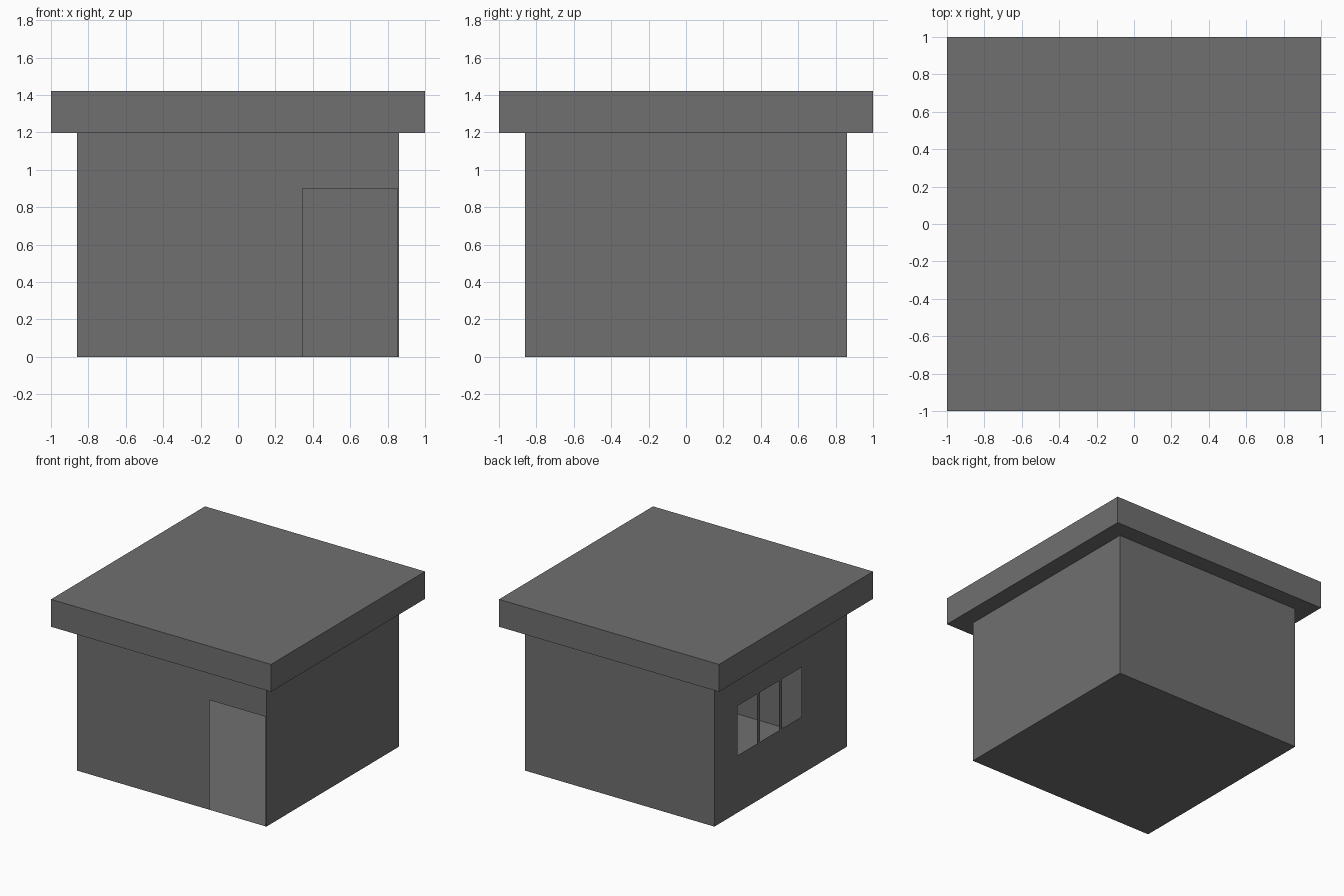
import bpy, bmesh
from mathutils import Vector, Matrix

if "Cube" in bpy.data.objects:
    bpy.data.objects.remove(bpy.data.objects["Cube"])

HALF, WALL_TOP, ROOF_TOP = 0.862, 1.197, 1.422

dark_grey = bpy.data.materials.new("dark_grey")
dark_grey.diffuse_color = (0.16, 0.16, 0.16, 1)
dark_grey.use_nodes = True
dark_grey.node_tree.nodes["Principled BSDF"].inputs["Base Color"].default_value = dark_grey.diffuse_color


def box(bm, half, z0, z1):
    size = Matrix.Diagonal((2 * half, 2 * half, z1 - z0, 1))
    bmesh.ops.create_cube(bm, size=1, matrix=Matrix.Translation((0, 0, (z0 + z1) / 2)) @ size)


def finish(bm, name):
    mesh = bpy.data.meshes.new(name)
    bm.to_mesh(mesh)
    bm.free()
    mesh.materials.append(dark_grey)
    obj = bpy.data.objects.new(name, mesh)
    bpy.context.collection.objects.link(obj)
    return obj


def cut_openings(bm, normal, axis, openings):
    """Slice one thin wall along the opening edges and remove the panes.
    openings: (start, end, bottom, top), start and end measured along axis."""
    normal = Vector(normal)

    def wall_faces():
        return [f for f in bm.faces if f.normal.dot(normal) > 0.99]

    cuts = {(axis, v) for o in openings for v in o[:2]}
    cuts |= {(2, v) for o in openings for v in o[2:]}
    for ax, v in sorted(cuts):
        if ax == 2 and v <= 0:
            continue
        plane = Vector((0, 0, 0))
        plane[ax] = 1
        faces = wall_faces()
        edges = {e for f in faces for e in f.edges}
        verts = {p for f in faces for p in f.verts}
        bmesh.ops.bisect_plane(bm, geom=faces + list(edges) + list(verts),
                               plane_co=plane * v, plane_no=plane)
        bm.normal_update()

    def is_open(f):
        c = f.calc_center_median()
        return any(a < c[axis] < b and lo < c.z < hi for a, b, lo, hi in openings)

    bmesh.ops.delete(bm, geom=[f for f in wall_faces() if is_open(f)], context='FACES')


# Thin-walled room with floor, open at the top under the roof
bm = bmesh.new()
box(bm, HALF, 0, WALL_TOP)
bm.normal_update()
bmesh.ops.delete(bm, geom=[f for f in bm.faces if f.normal.z > 0.9], context='FACES_ONLY')

# Doorway at the right end of the front wall
cut_openings(bm, (0, -1, 0), 0, [(0.345, 0.854, 0, 0.901)])

# Row of three windows in the left wall, with narrow bars between
pane, pitch = 0.252, 0.289
cut_openings(bm, (-1, 0, 0), 1,
             [(-0.268 + i * pitch, -0.268 + i * pitch + pane, 0.47, 0.877) for i in range(3)])
finish(bm, "walls_and_floor")

# Overhanging flat roof slab
bm = bmesh.new()
box(bm, 1.0, WALL_TOP, ROOF_TOP)
finish(bm, "roof")
